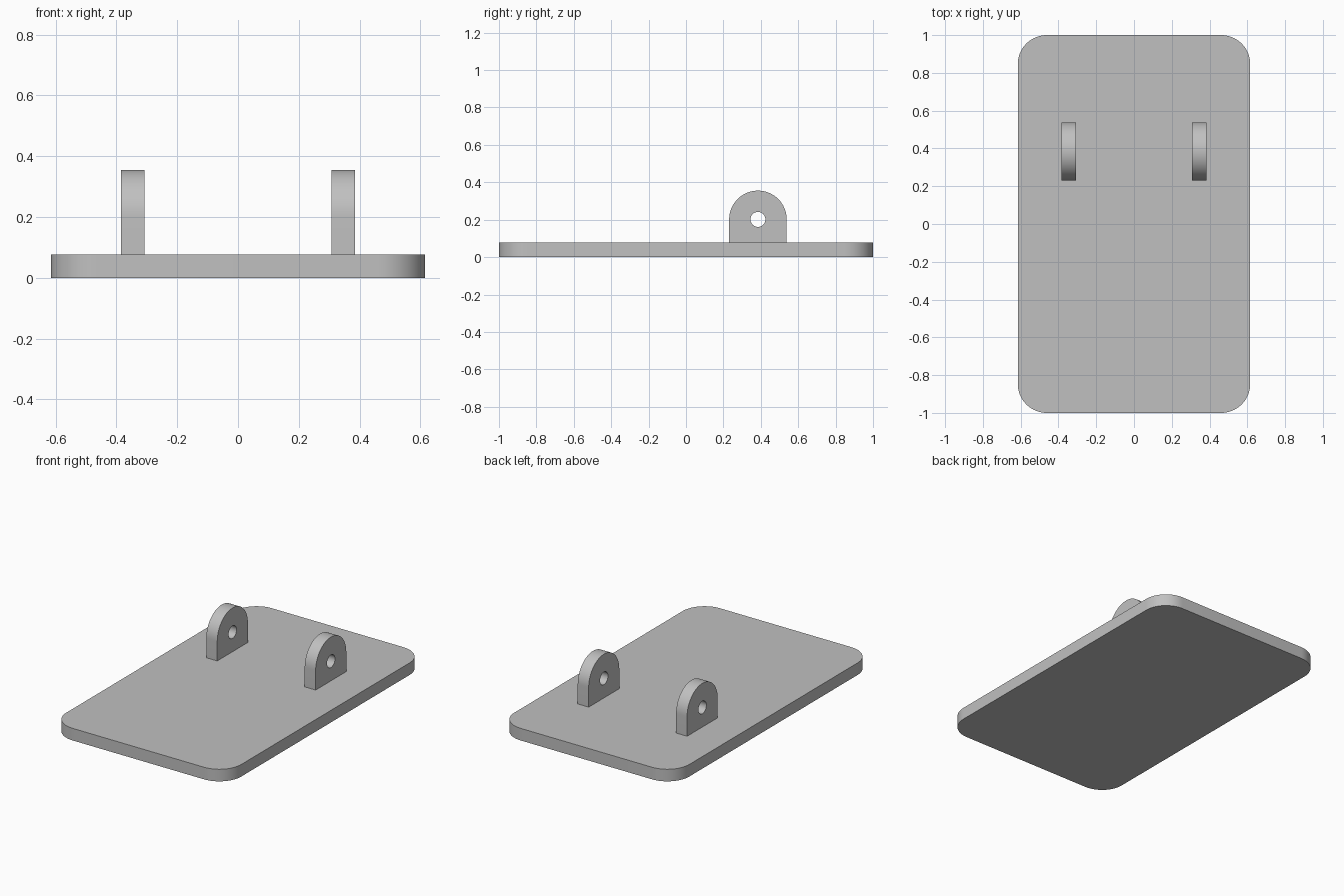
import bpy, bmesh, math
from mathutils import Matrix, Vector

if "Cube" in bpy.data.objects:
    bpy.data.objects.remove(bpy.data.objects["Cube"])

U = 1 / 13  # base unit: plate thickness

grey = bpy.data.materials.new("light grey")
grey.diffuse_color = (0.53, 0.53, 0.53, 1)
grey.use_nodes = True
grey.node_tree.nodes["Principled BSDF"].inputs["Base Color"].default_value = grey.diffuse_color


def arc(cx, cy, r, a0, a1, n):
    return [(cx + r * math.cos(math.radians(a0 + (a1 - a0) * i / n)),
             cy + r * math.sin(math.radians(a0 + (a1 - a0) * i / n))) for i in range(n + 1)]


def extruded(name, loops, depth, matrix):
    """Fill closed outlines (the later ones are holes), extrude and place."""
    bm = bmesh.new()
    edges = []
    for loop in loops:
        vs = [bm.verts.new((x, y, 0)) for x, y in loop]
        edges += [bm.edges.new((vs[i - 1], vs[i])) for i in range(len(vs))]
    bmesh.ops.triangle_fill(bm, edges=edges, use_beauty=True, normal=(0, 0, 1))
    ext = bmesh.ops.extrude_face_region(bm, geom=bm.faces[:], use_keep_orig=True)
    bmesh.ops.translate(bm, vec=(0, 0, depth),
                        verts=[g for g in ext["geom"] if isinstance(g, bmesh.types.BMVert)])
    bmesh.ops.recalc_face_normals(bm, faces=bm.faces[:])
    bm.transform(matrix)
    me = bpy.data.meshes.new(name)
    bm.to_mesh(me)
    bm.free()
    me.materials.append(grey)
    ob = bpy.data.objects.new(name, me)
    bpy.context.collection.objects.link(ob)
    bpy.ops.object.select_all(action='DESELECT')
    ob.select_set(True)
    bpy.context.view_layer.objects.active = ob
    bpy.ops.object.shade_smooth_by_angle(angle=math.radians(30))
    return ob


# Base plate with rounded corners
r, hx, hy = 2 * U, 8 * U - 2 * U, 13 * U - 2 * U
outline = []
for k, (sx, sy) in enumerate([(1, 1), (-1, 1), (-1, -1), (1, -1)]):
    outline += arc(sx * hx, sy * hy, r, 90 * k, 90 * k + 90, 16)
extruded("base_plate", [outline], U, Matrix())

# Two upright lugs with pin holes; profile is drawn in (y, z) and extruded along x
cy, cz = 5 * U, 2.62 * U
profile = arc(cy, cz, 2 * U, 0, 180, 32) + [(cy - 2 * U, U), (cy + 2 * U, U)]
hole = arc(cy, cz, 0.04, 0, 360, 32)[:-1]
to_yz = Matrix(((0, 0, 1, 0), (1, 0, 0, 0), (0, 1, 0, 0), (0, 0, 0, 1)))
for name, x in (("left_lug", -5 * U), ("right_lug", 4 * U)):
    extruded(name, [profile, hole], U, Matrix.Translation(Vector((x, 0, 0))) @ to_yz)
